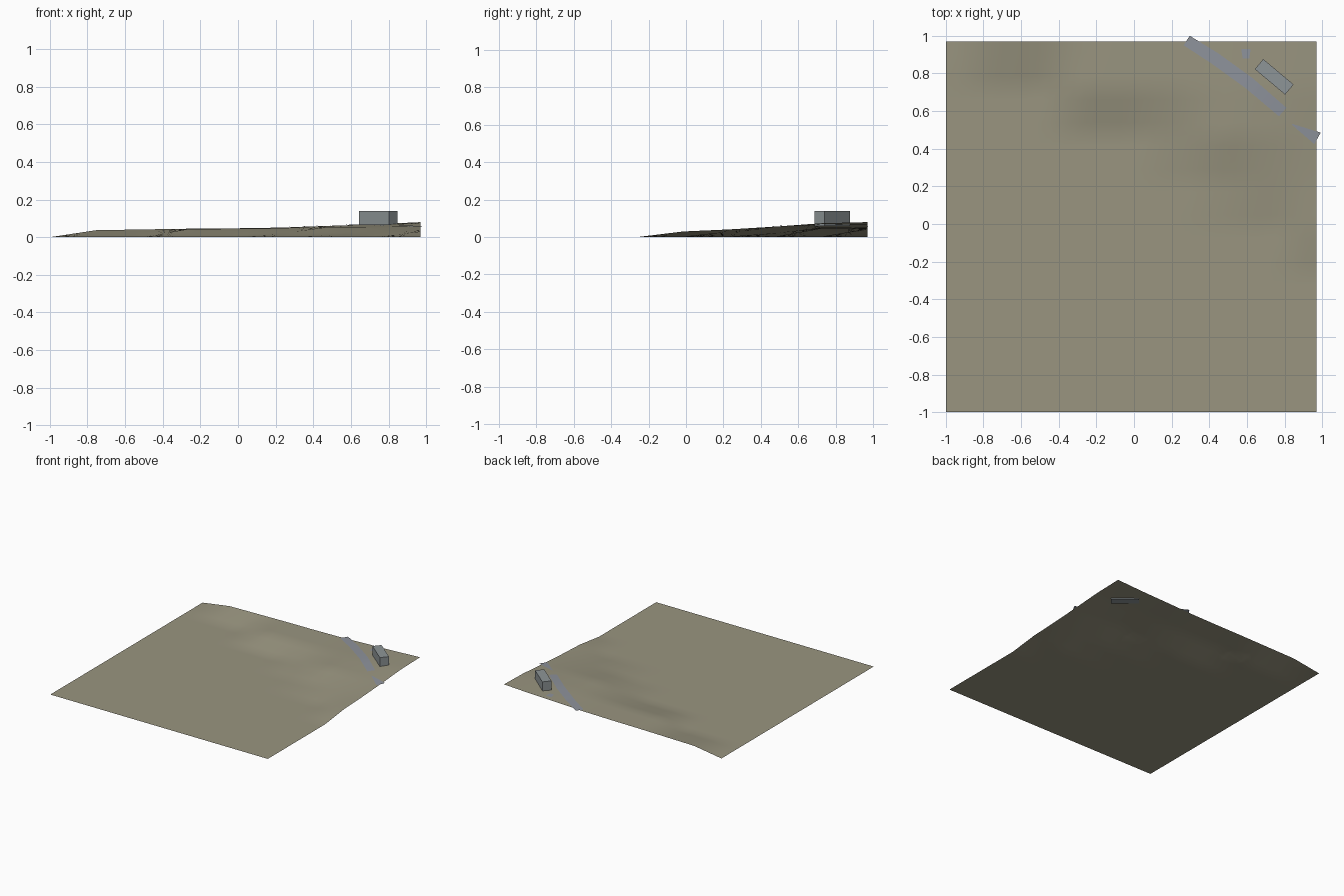
import bpy
import bmesh
from math import radians
from mathutils import Vector

cube = bpy.data.objects.get("Cube")
if cube:
    bpy.data.objects.remove(cube, do_unlink=True)

LOW, HIGH, CELLS, FINE = -1.0, 0.97, 8, 4
STEP = (HIGH - LOW) / CELLS

# Hill heights in thousandths: one row per grid line, front to back, west to east
HILL = {
    4: (0, 0, 0, 0, 0, 0, 0, 0, 30),
    5: (0, 0, 0, 0, 0, 0, 14, 28, 41),
    6: (0, 0, 0, 0, 0, 20, 54, 55, 56),
    7: (0, 0, 0, 44, 45, 48, 60, 66, 74),
    8: (0, 37, 41, 45, 47, 51, 60, 68, 80),
}
FLAT = (0,) * (CELLS + 1)


def height(x, y):
    """Ground height, blended between the grid points."""
    u = min(max((x - LOW) / STEP, 0), CELLS)
    v = min(max((y - LOW) / STEP, 0), CELLS)
    i, j = min(int(u), CELLS - 1), min(int(v), CELLS - 1)
    u, v = u - i, v - j
    near, far = HILL.get(j, FLAT), HILL.get(j + 1, FLAT)
    a = near[i] * (1 - u) + near[i + 1] * u
    b = far[i] * (1 - u) + far[i + 1] * u
    return (a * (1 - v) + b * v) / 1000


def material(name, colour):
    mat = bpy.data.materials.new(name)
    mat.use_nodes = True
    mat.diffuse_color = (*colour, 1)
    mat.node_tree.nodes["Principled BSDF"].inputs["Base Color"].default_value = (*colour, 1)
    return mat


def make(name, bm, mat, smooth=False):
    mesh = bpy.data.meshes.new(name)
    bm.to_mesh(mesh)
    bm.free()
    mesh.materials.append(mat)
    for face in mesh.polygons:
        face.use_smooth = smooth
    obj = bpy.data.objects.new(name, mesh)
    bpy.context.collection.objects.link(obj)
    return obj


def ribbon(name, path, widths, mat, lift=0.003, parts=8):
    """Flat strip that follows a path and lies on the ground."""
    bm = bmesh.new()
    points = [Vector(p) for p in path]
    rows = []
    for k in range(len(points) - 1):
        a, b = points[k], points[k + 1]
        for s in range(parts + (k == len(points) - 2)):
            t = s / parts
            centre = a.lerp(b, t)
            half = (widths[k] * (1 - t) + widths[k + 1] * t) / 2
            # ease the direction between neighbouring segments
            ahead = points[min(k + 2, len(points) - 1)] - a
            behind = b - points[max(k - 1, 0)]
            along = behind.normalized().lerp(ahead.normalized(), t).normalized()
            side = Vector((-along.y, along.x)) * half
            rows.append([bm.verts.new((p.x, p.y, height(p.x, p.y) + lift))
                         for p in (centre + side, centre - side)])
    for (a, b), (c, d) in zip(rows, rows[1:]):
        bm.faces.new((a, b, d, c))
    return make(name, bm, mat, True)


earth = material("dry earth", (0.32, 0.3, 0.215))
paving = material("grey paving", (0.27, 0.29, 0.33))
concrete = material("grey concrete", (0.27, 0.3, 0.31))

# Ground sheet
bm = bmesh.new()
count = CELLS * FINE
bmesh.ops.create_grid(bm, x_segments=count, y_segments=count, size=(HIGH - LOW) / 2)
for vert in bm.verts:
    vert.co.x += (HIGH + LOW) / 2
    vert.co.y += (HIGH + LOW) / 2
    vert.co.z = height(vert.co.x, vert.co.y)
make("ground", bm, earth, True)

# Road along the hillside, buried for a short stretch
ribbon("road", [(0.28, 0.975), (0.43, 0.88), (0.61, 0.75), (0.79, 0.595)],
       (0.06, 0.065, 0.065, 0.06), paving)
ribbon("road_end", [(0.84, 0.53), (0.975, 0.455)], (0.005, 0.07), paving)
ribbon("path_patch", [(0.595, 0.93), (0.595, 0.88)], (0.05, 0.035), paving)

# Building beside the road
bm = bmesh.new()
bmesh.ops.create_cube(bm, size=1)
bmesh.ops.scale(bm, verts=bm.verts, vec=(0.21, 0.07, 0.08))
house = make("building", bm, concrete)
house.location = (0.745, 0.782, 0.1)
house.rotation_euler.z = radians(-40)
